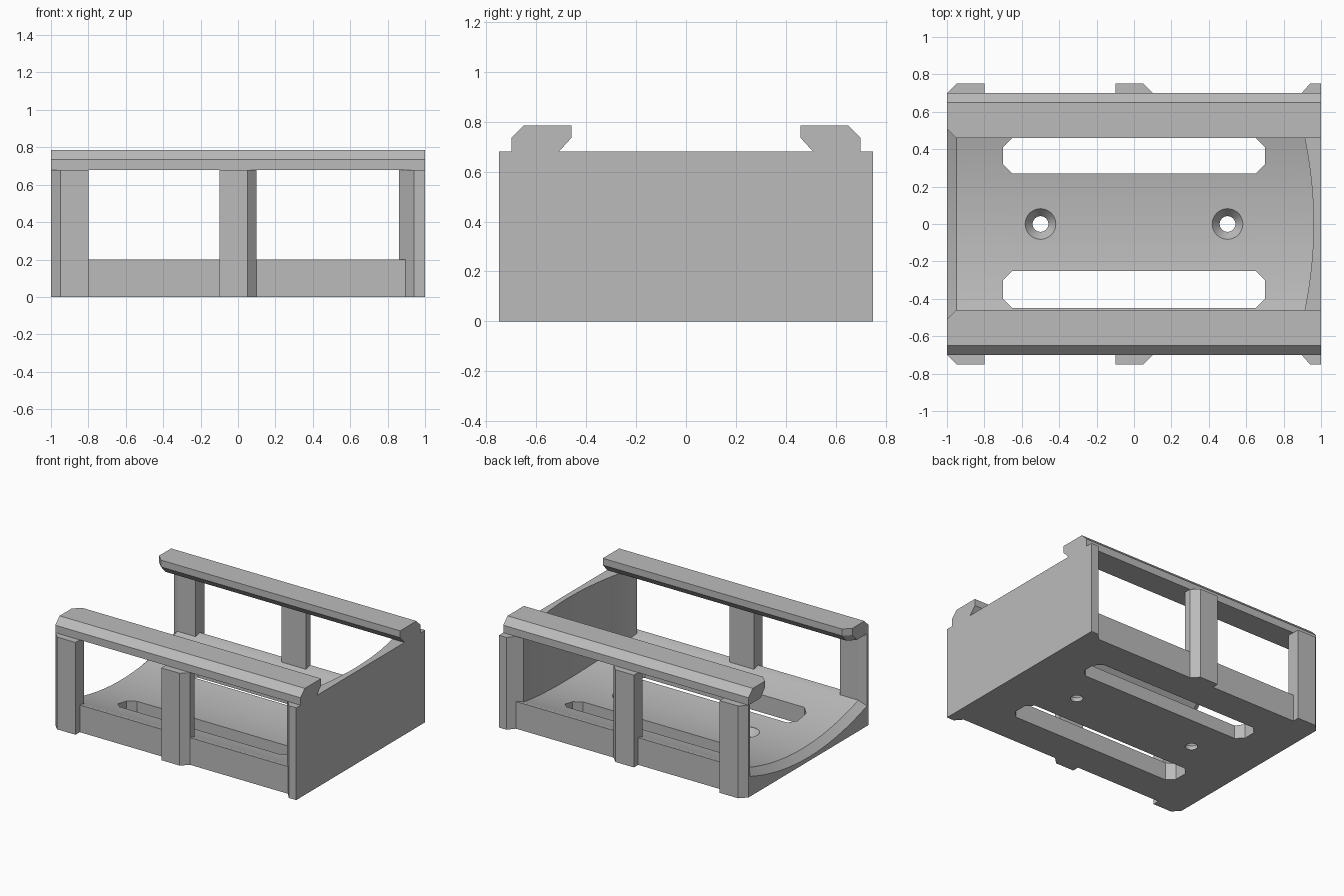
import bpy, bmesh, math

if "Cube" in bpy.data.objects:
    bpy.data.objects.remove(bpy.data.objects["Cube"], do_unlink=True)

grey = bpy.data.materials.new("plain grey")
grey.use_nodes = True
grey.diffuse_color = (0.5, 0.5, 0.5, 1)
grey.node_tree.nodes["Principled BSDF"].inputs["Base Color"].default_value = (0.5, 0.5, 0.5, 1)


def loft(name, rings):
    """Skin closed rings of 3D points and cap both ends."""
    bm = bmesh.new()
    loops = [[bm.verts.new(p) for p in ring] for ring in rings]
    for a, b in zip(loops, loops[1:]):
        for i in range(len(a)):
            j = (i + 1) % len(a)
            bm.faces.new((a[i], a[j], b[j], b[i]))
    bm.faces.new(loops[0])
    bm.faces.new(loops[-1])
    bmesh.ops.recalc_face_normals(bm, faces=bm.faces)
    mesh = bpy.data.meshes.new(name)
    bm.to_mesh(mesh)
    bm.free()
    obj = bpy.data.objects.new(name, mesh)
    bpy.context.collection.objects.link(obj)
    mesh.materials.append(grey)
    return obj


def upright(name, plan, z0, z1):
    """Extrude a plan outline vertically."""
    return loft(name, [[(x, y, z) for x, y in plan] for z in (z0, z1)])


def smooth(obj):
    bpy.ops.object.select_all(action='DESELECT')
    obj.select_set(True)
    bpy.context.view_layer.objects.active = obj
    bpy.ops.object.shade_smooth_by_angle(angle=math.radians(20))


def cut(obj, cutters):
    """Subtract the cutters, bake the result and discard them."""
    for c in cutters:
        c.hide_render = True
        mod = obj.modifiers.new("cut", 'BOOLEAN')
        mod.operation = 'DIFFERENCE'
        mod.solver = 'EXACT'
        mod.object = c
    deps = bpy.context.evaluated_depsgraph_get()
    baked = bpy.data.meshes.new_from_object(obj.evaluated_get(deps))
    obj.modifiers.clear()
    obj.data = baked
    for c in cutters:
        bpy.data.objects.remove(c, do_unlink=True)


STEPS = 32
HALF = 0.68     # half width of the trough


def base_section(x, drop):
    ring = [(x, -0.7, 0), (x, -0.7, 0.2)]
    for i in range(STEPS + 1):
        t = 2 * i / STEPS - 1
        ring.append((x, t * HALF, 0.08 + 0.118 * t * t - drop))
    return ring + [(x, 0.7, 0.2), (x, 0.7, 0)]


# Trough-shaped base with a lead-in at the open end
base = loft("base", [base_section(-1, 0.05), base_section(-0.95, 0), base_section(0.98, 0)])

# Two long slots with clipped corners
cutters = []
for y0, y1 in ((0.27, 0.46), (-0.45, -0.25)):
    c = 0.05
    right = [(0.65, y0), (0.7, y0 + c), (0.7, y1 - c), (0.65, y1)]
    left = [(-x, y) for x, y in reversed(right)]
    cutters.append(upright("slot_cutter", right + left, -0.1, 0.5))

# Two countersunk screw holes
for x in (-0.5, 0.5):
    rings = []
    for z, r in ((-0.1, 0.042), (0.03, 0.042), (0.08, 0.082), (0.3, 0.082)):
        rings.append([(x + r * math.cos(a), r * math.sin(a), z)
                      for a in (math.tau * k / 32 for k in range(32))])
    cutters.append(loft("hole_cutter", rings))
cut(base, cutters)
smooth(base)

# Closed end wall with a concave inner face
wall_plan = [(0.96 - 0.225 * y * y, y)
             for y in (0.66 * (2 * i / STEPS - 1) for i in range(STEPS + 1))]
wall_plan += [(0.94, 0.75), (1, 0.75), (1, -0.75), (0.94, -0.75)]
smooth(upright("end_wall", wall_plan, 0, 0.68))


def rail_section(x, s, lead):
    profile = [(0.7, 0.68), (0.7, 0.735), (0.65, 0.785), (0.46 + lead, 0.785),
               (0.46 + lead, 0.735), (0.51 + lead, 0.68)]
    return [(x, s * y, z) for y, z in profile]


# Rails and side posts, repeated on both sides
end_plan = [(-1, 0.68), (-1, 0.7), (-0.95, 0.75), (-0.8, 0.75), (-0.8, 0.65), (-0.95, 0.65)]
mid_plan = [(-0.1, 0.65), (-0.1, 0.75), (0.05, 0.75), (0.1, 0.7), (0.1, 0.65)]
for side, s in (("front", -1), ("rear", 1)):
    loft(side + "_rail", [rail_section(-1, s, 0.05), rail_section(-0.95, s, 0),
                          rail_section(1, s, 0)])
    for part, plan in (("end_post", end_plan), ("middle_post", mid_plan)):
        upright(side + "_" + part, [(x, s * y) for x, y in plan], 0, 0.68)
